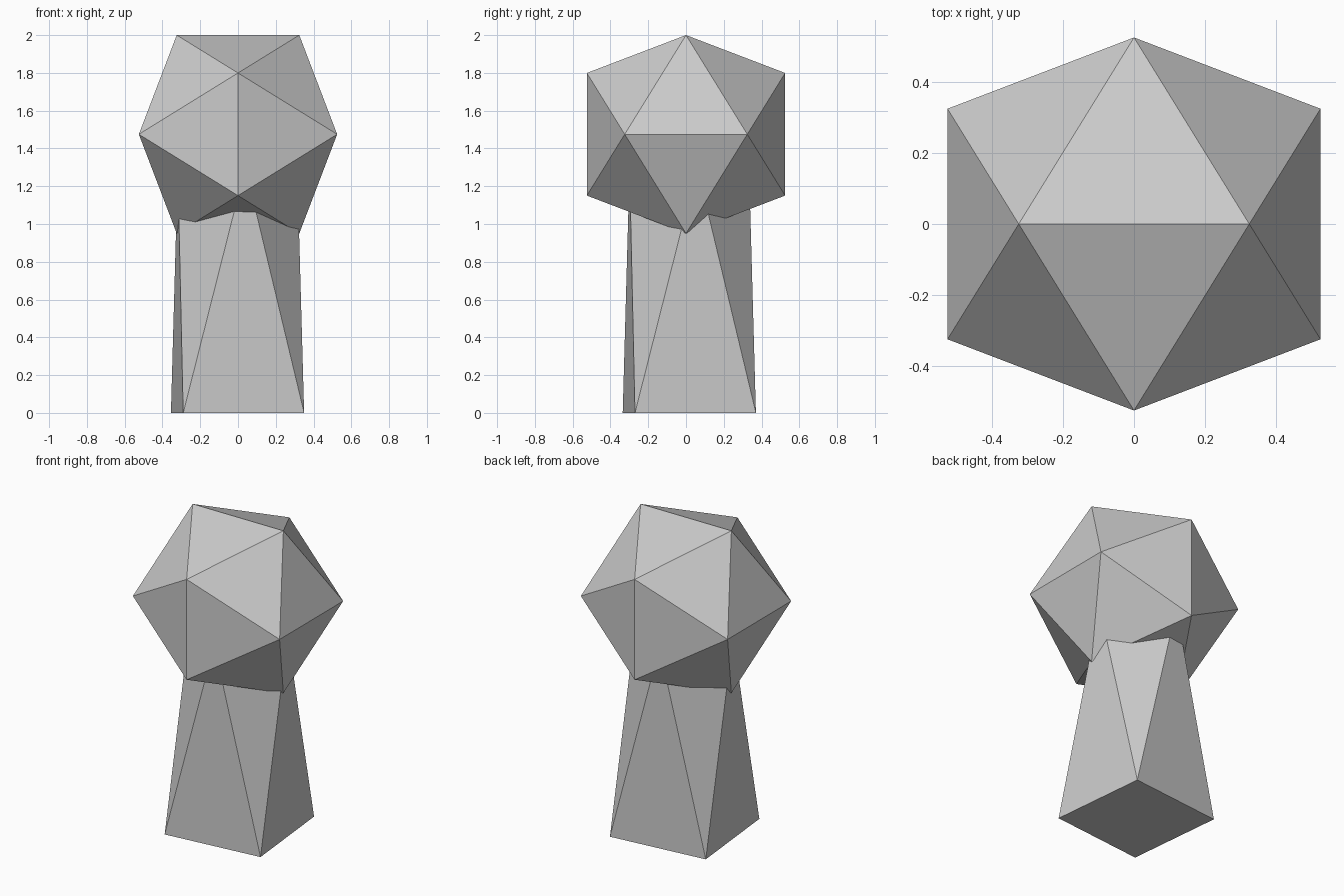
import bpy, bmesh
from math import sin, cos, radians

if "Cube" in bpy.data.objects:
    bpy.data.objects.remove(bpy.data.objects["Cube"])


def hull_object(name, points):
    """Flat-faced convex solid spanning the given points."""
    bm = bmesh.new()
    for p in points:
        bm.verts.new(p)
    bmesh.ops.convex_hull(bm, input=bm.verts[:])
    bmesh.ops.dissolve_limit(bm, angle_limit=radians(0.5),
                             verts=bm.verts[:], edges=bm.edges[:])
    bmesh.ops.recalc_face_normals(bm, faces=bm.faces[:])
    mesh = bpy.data.meshes.new(name)
    bm.to_mesh(mesh)
    bm.free()
    obj = bpy.data.objects.new(name, mesh)
    bpy.context.collection.objects.link(obj)
    return obj


def square_ring(radius, angle, z, cx=-0.0025, cy=0.0175):
    return [(cx + radius * cos(radians(angle + 90 * i)),
             cy + radius * sin(radians(angle + 90 * i)), z) for i in range(4)]


# Head: icosahedron from three crossed golden rectangles
A, B, CZ = 0.525, 0.3245, 1.475
head = []
for s in (-1, 1):
    for t in (-1, 1):
        head += [(s * B, 0, CZ + t * A), (s * A, t * B, CZ), (0, s * A, CZ + t * B)]
hull_object("faceted_head", head)

# Pedestal: tapering square antiprism whose top is buried in the head
hull_object("pedestal", square_ring(0.455, 50.8, 0) + square_ring(0.319, 7.5, 1.3))
